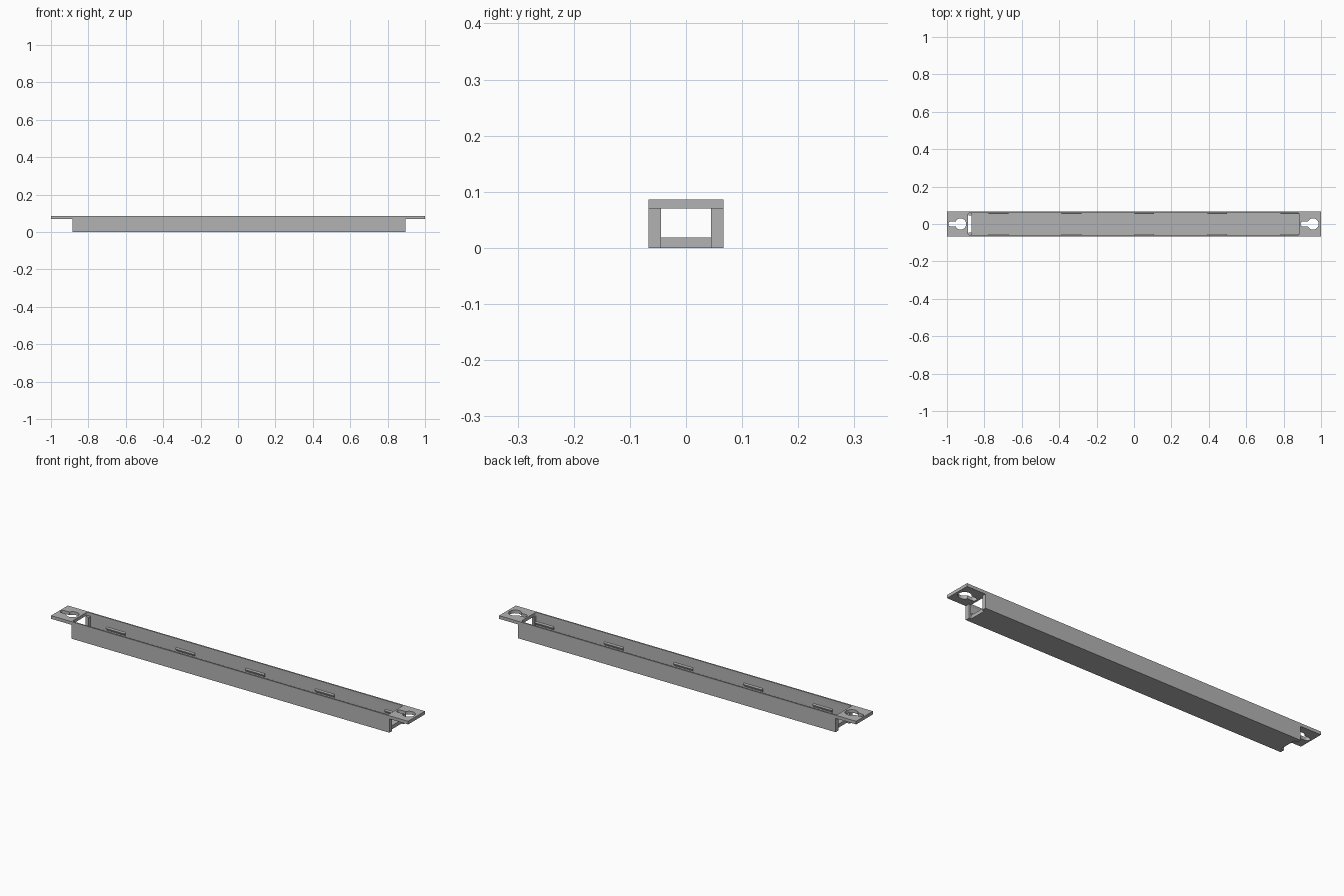
import bpy, math

cube = bpy.data.objects.get("Cube")
if cube:
    bpy.data.objects.remove(cube, do_unlink=True)

grey = bpy.data.materials.new("plain grey")
grey.use_nodes = True
colour = (0.45, 0.45, 0.45, 1)
grey.diffuse_color = colour
grey.node_tree.nodes["Principled BSDF"].inputs["Base Color"].default_value = colour

HALF_W, INNER_W, POST_W = 0.067, 0.060, 0.045
TOP, PLATE_Z, FLOOR_Z = 0.086, 0.070, 0.018
BODY_L, BODY_R = -0.885, 0.895
CAVITY_L, CAVITY_R = -0.887, 0.883
FLOOR_L = -0.868


def rect(x0, x1, y0, y1):
    return [(x0, y0), (x1, y0), (x1, y1), (x0, y1)]


def rounded_rect(x0, x1, y0, y1, r, steps=4):
    pts = []
    corners = [(x1 - r, y1 - r), (x0 + r, y1 - r), (x0 + r, y0 + r), (x1 - r, y0 + r)]
    for k, (cx, cy) in enumerate(corners):
        for i in range(steps + 1):
            a = (k + i / steps) * math.pi / 2
            pts.append((cx + r * math.cos(a), cy + r * math.sin(a)))
    return pts


def keyhole(cx, big=0.030, small=0.013, tip=0.066, steps=24):
    """Large round hole with a narrow rounded slot towards -x."""
    pts = []
    start = math.pi - math.asin(small / big)
    for i in range(steps + 1):
        a = -start + 2 * start * i / steps
        pts.append((cx + big * math.cos(a), big * math.sin(a)))
    sx = cx - tip + small
    for i in range(9):
        a = math.pi / 2 + math.pi * i / 8
        pts.append((sx + small * math.cos(a), small * math.sin(a)))
    return pts


def slab(name, loops, z0, z1):
    """Extrude a flat outline, with further loops as holes."""
    curve = bpy.data.curves.new(name, "CURVE")
    curve.dimensions = "2D"
    curve.fill_mode = "BOTH"
    curve.extrude = (z1 - z0) / 2
    for pts in loops:
        spline = curve.splines.new("POLY")
        spline.points.add(len(pts) - 1)
        for p, (x, y) in zip(spline.points, pts):
            p.co = (x, y, 0, 1)
        spline.use_cyclic_u = True
    curve.materials.append(grey)
    obj = bpy.data.objects.new(name, curve)
    obj.location.z = (z0 + z1) / 2
    bpy.context.collection.objects.link(obj)
    bpy.ops.object.select_all(action="DESELECT")
    obj.select_set(True)
    bpy.context.view_layer.objects.active = obj
    bpy.ops.object.convert(target="MESH")
    bpy.ops.object.shade_smooth_by_angle(angle=math.radians(30))
    return bpy.context.object


def prism(name, profile, x0, x1):
    """Sweep a (y, z) profile along x."""
    n = len(profile)
    verts = [(x, y, z) for x in (x0, x1) for y, z in profile]
    faces = [list(range(n))[::-1], list(range(n, 2 * n))]
    faces += [[i, (i + 1) % n, (i + 1) % n + n, i + n] for i in range(n)]
    mesh = bpy.data.meshes.new(name)
    mesh.from_pydata(verts, [], faces)
    mesh.materials.append(grey)
    obj = bpy.data.objects.new(name, mesh)
    bpy.context.collection.objects.link(obj)
    return obj


# Top frame with mounting tabs, keyholes and the long opening
slab("top_frame", [
    rect(-1, 1, -HALF_W, HALF_W),
    rounded_rect(CAVITY_L, CAVITY_R, -INNER_W, INNER_W, 0.01),
    keyhole(-0.927), keyhole(0.957)], PLATE_Z, TOP)

# Channel floor, set back between the end posts
slab("floor", [rect(FLOOR_L, CAVITY_R, -INNER_W, INNER_W)], 0, FLOOR_Z)

for side, label in ((1, "back"), (-1, "front")):
    # Long side wall
    y0, y1 = sorted((side * INNER_W, side * HALF_W))
    slab(label + "_wall", [rect(BODY_L, BODY_R, y0, y1)], 0, PLATE_Z)

    # Posts framing the open ends
    y0, y1 = sorted((side * POST_W, side * INNER_W))
    slab(label + "_left_post", [rect(CAVITY_R, BODY_R, y0, y1)], 0, PLATE_Z)
    slab(label + "_right_post", [rect(BODY_L, FLOOR_L, y0, y1)], 0, PLATE_Z)

    # Retaining clips low on the inside of the wall
    profile = [(INNER_W, 0.022), (0.053, 0.034), (0.053, 0.036), (INNER_W, 0.040)]
    profile = [(side * y, z) for y, z in profile]
    if side > 0:
        profile.reverse()
    for i in range(5):
        x = -0.725 + 0.39 * i
        prism(f"{label}_clip_{i + 1}", profile, x - 0.053, min(x + 0.053, CAVITY_R))

# Make face directions consistent on the clips
import bmesh
for obj in bpy.context.collection.objects:
    if "_clip_" in obj.name:
        bm = bmesh.new()
        bm.from_mesh(obj.data)
        bmesh.ops.recalc_face_normals(bm, faces=bm.faces)
        bm.to_mesh(obj.data)
        bm.free()
